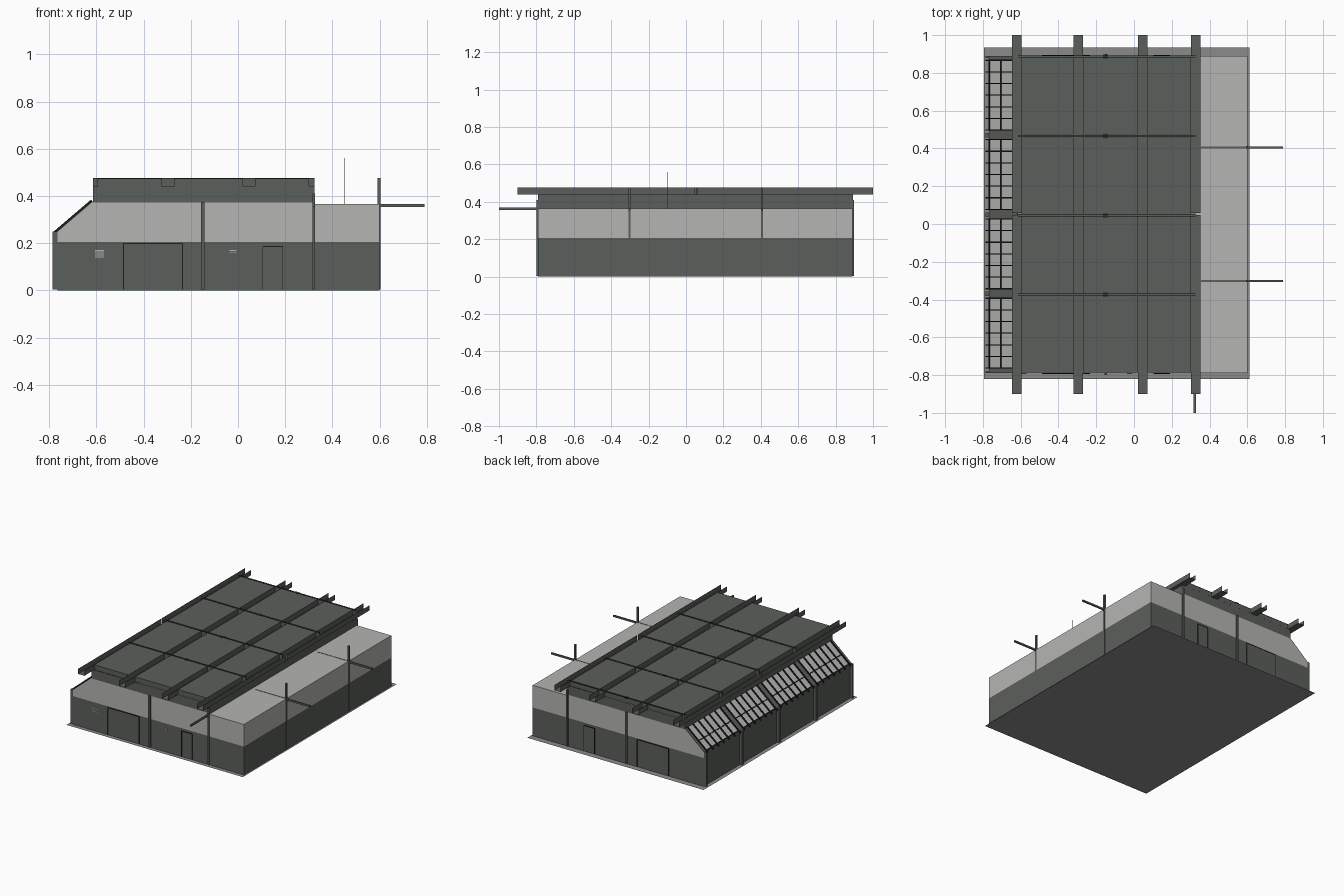
import bpy, bmesh, math
from mathutils import Vector

if "Cube" in bpy.data.objects:
    bpy.data.objects.remove(bpy.data.objects["Cube"])


def material(name, rgb):
    m = bpy.data.materials.new(name)
    m.diffuse_color = (*rgb, 1.0)
    m.use_nodes = True
    m.node_tree.nodes["Principled BSDF"].inputs["Base Color"].default_value = m.diffuse_color
    return m


DARK = material("dark grey cladding", (0.105, 0.115, 0.104))
LIGHT = material("light grey cladding", (0.46, 0.46, 0.45))
PANE = material("window pane grey", (0.48, 0.48, 0.475))
SLAB = material("slab grey", (0.26, 0.26, 0.26))
BLACK = material("black frame", (0.012, 0.012, 0.012))


def finish(bm, name, mats):
    me = bpy.data.meshes.new(name)
    bm.to_mesh(me)
    bm.free()
    for m in mats:
        me.materials.append(m)
    ob = bpy.data.objects.new(name, me)
    bpy.context.collection.objects.link(ob)
    return ob


def prism(name, pts, y0, y1, *mats, hidden=None):
    """Extrude an xz outline from y0 to y1; drop faces matched by hidden."""
    bm = bmesh.new()
    base = bm.faces.new([bm.verts.new((x, y0, z)) for x, z in pts])
    ext = bmesh.ops.extrude_face_region(bm, geom=[base])
    for v in ext["geom"]:
        if isinstance(v, bmesh.types.BMVert):
            v.co.y = y1
    bmesh.ops.recalc_face_normals(bm, faces=bm.faces)
    if hidden:
        bmesh.ops.delete(bm, geom=[f for f in bm.faces if hidden(f)], context="FACES")
    return finish(bm, name, mats)


def box(name, x0, x1, y0, y1, z0, z1, mat, hidden=None):
    return prism(name, [(x0, z0), (x1, z0), (x1, z1), (x0, z1)], y0, y1, mat, hidden=hidden)


def sheets(name, outline, start, end, mat):
    """Sweep an open outline straight along start-end as thin sheet metal."""
    bm = bmesh.new()
    a = [bm.verts.new(Vector(p) + Vector(start)) for p in outline]
    b = [bm.verts.new(Vector(p) + Vector(end)) for p in outline]
    for i in range(len(outline) - 1):
        bm.faces.new((a[i], a[i + 1], b[i + 1], b[i]))
    return finish(bm, name, [mat])


FRONT, BACK = -0.79, 0.89
LEFT, RIGHT = -0.765, 0.6
ROOF_L, ROOF_R = -0.615, 0.325
BAYS = [FRONT + 0.42 * i for i in range(5)]   # bay lines along y
CHANNELS = (-0.621, -0.296, 0.047, 0.326)     # roof channel centres along x

# Ground sheet and two-tone walls (hollow inside)
sheets("base_slab", [(-0.795, 0, 0), (0.612, 0, 0)], (0, -0.82, 0), (0, 0.935, 0), SLAB)
box("lower_walls", LEFT, RIGHT, FRONT, BACK, 0.0, 0.205, DARK,
    hidden=lambda f: abs(f.normal.z) > 0.9)
upper = prism("upper_walls", [(LEFT, 0.205), (RIGHT, 0.205), (RIGHT, 0.365), (ROOF_R, 0.365),
                              (ROOF_R, 0.375), (ROOF_L, 0.375), (LEFT, 0.247)],
              FRONT, BACK, LIGHT, DARK,
              hidden=lambda f: f.normal.z < -0.9 or f.calc_center_median().z > 0.374)
for p in upper.data.polygons:                  # low left strip and roof upstand are dark
    if p.normal.x < -0.9 or (p.normal.x > 0.9 and p.center.x < 0.4):
        p.material_index = 1

# Raised roof fascia, and the roof panels between the channels
box("roof_fascia", ROOF_L, ROOF_R, FRONT - 0.001, BACK + 0.002, 0.373, 0.439, DARK,
    hidden=lambda f: abs(f.normal.z) > 0.9)
for x0, x1 in zip(CHANNELS, CHANNELS[1:]):
    for y0, y1 in zip(BAYS, BAYS[1:]):
        box("roof_panel", x0 + 0.0255, x1 - 0.0255, y0 + 0.003, y1 - 0.011, 0.438, 0.4745, DARK,
            hidden=lambda f: f.normal.z < -0.9)

# Long open channels sunk in the roof, the outer ones with a small joint gap
for i, x in enumerate(CHANNELS):
    spans = [(-0.9, 0.048), (0.058, 1.0)] if i in (0, 3) else [(-0.9, 1.0)]
    for a, b in spans:
        sheets(f"roof_channel_{i}", [(x - 0.025, 0, 0.475), (x - 0.025, 0, 0.438),
                                     (x + 0.025, 0, 0.438), (x + 0.025, 0, 0.475)],
               (0, a, 0), (0, b, 0), DARK)

# Narrow cross channels with thin black top edges, and column caps
for y in BAYS[1:]:
    y -= 0.004
    sheets("cross_channel", [(0, y - 0.005, 0.475), (0, y - 0.005, 0.44),
                             (0, y + 0.005, 0.44), (0, y + 0.005, 0.475)],
           (ROOF_L, 0, 0), (ROOF_R, 0, 0), DARK)
    for s in (-1, 1):
        box("cross_channel_edge", ROOF_L, ROOF_R, y + s * 0.005 - 0.0012, y + s * 0.005 + 0.0012,
            0.474, 0.4755, BLACK)
    for k in range(4):
        x = -0.162 + k * 0.007
        box("column_cap", x, x + 0.003, y - 0.013, y + 0.013, 0.473, 0.4755, BLACK)

# Sloped glazing on the left side
S0, S1 = Vector((LEFT, 0.247)), Vector((ROOF_L, 0.375))
ALONG = (S1 - S0).normalized()
OUT = Vector((-ALONG.y, ALONG.x))
LEN = (S1 - S0).length


def slope_box(name, u0, u1, y0, y1, h0, h1, mat):
    pts = [S0 + ALONG * u + OUT * h for u, h in ((u0, h0), (u1, h0), (u1, h1), (u0, h1))]
    return prism(name, [tuple(p) for p in pts], y0, y1, mat)


for y0, y1 in zip(BAYS, BAYS[1:]):
    a, b = y0 + 0.027, y1 - 0.023
    slope_box("window_pane", 0, LEN, a, b, 0.0, 0.003, PANE)
    for k in range(7):                         # bars running up the slope
        y = a + (b - a) * k / 6
        slope_box("window_bar", -0.018, LEN, y - 0.003, y + 0.003, 0.003, 0.012, BLACK)
    for u in (0.0, 0.08):                      # rails along the bay
        slope_box("window_rail", u, u + 0.006, a, b, 0.003, 0.009, BLACK)

# Dark strips between the bays and posts on the left wall
for y in BAYS:
    a, b = max(y - 0.023, FRONT), min(y + 0.027, BACK)
    slope_box("bay_strip", 0, LEN, a, b, 0.0, 0.004, DARK)
    a, b = max(y - 0.012, FRONT), min(y + 0.012, BACK)
    box("left_post", -0.785, LEFT, a, b, 0.003, 0.25, DARK)

# Front and back: doors and columns
for side, wall in ((-1, FRONT), (1, BACK)):
    def plate(name, x0, x1, z0, z1, depth, mat):
        box(name, x0, x1, *sorted((wall, wall + side * depth)), z0, z1, mat)

    for name, x0, x1, top in (("wide_door", -0.485, -0.235, 0.198), ("small_door", 0.105, 0.19, 0.186)):
        plate(name, x0, x1, 0.003, top, 0.003, DARK)
        plate(name + "_jamb", x0 - 0.0015, x0 + 0.0015, 0.003, top, 0.005, BLACK)
        plate(name + "_jamb", x1 - 0.0015, x1 + 0.0015, 0.003, top, 0.005, BLACK)
        plate(name + "_head", x0, x1, top - 0.0015, top + 0.0015, 0.005, BLACK)
    plate("wall_column", -0.157, -0.143, 0.003, 0.375, 0.009, DARK)
    plate("wall_column", 0.315, 0.327, 0.003, 0.41, 0.009, DARK)

# Small light vent grilles on the front wall
for i in range(4):
    z = 0.138 + i * 0.009
    box("vent_slat", -0.605, -0.568, FRONT - 0.003, FRONT, z, z + 0.005, LIGHT)
for z in (0.16, 0.167):
    box("vent_slat", -0.037, -0.007, FRONT - 0.003, FRONT, z, z + 0.003, LIGHT)

# Right side posts with crossing arms, and one arm on the front
for y in (-0.302, 0.406):
    box("side_post", 0.592, 0.604, y - 0.006, y + 0.006, 0.003, 0.475, DARK)
    box("side_arm", 0.355, 0.79, y - 0.005, y + 0.005, 0.354, 0.366, DARK)
box("front_arm", 0.316, 0.327, -1.0, FRONT, 0.356, 0.368, DARK)

# Thin mast on the flat roof
box("roof_mast", 0.4497, 0.4503, -0.102, -0.1, 0.365, 0.56, DARK)
